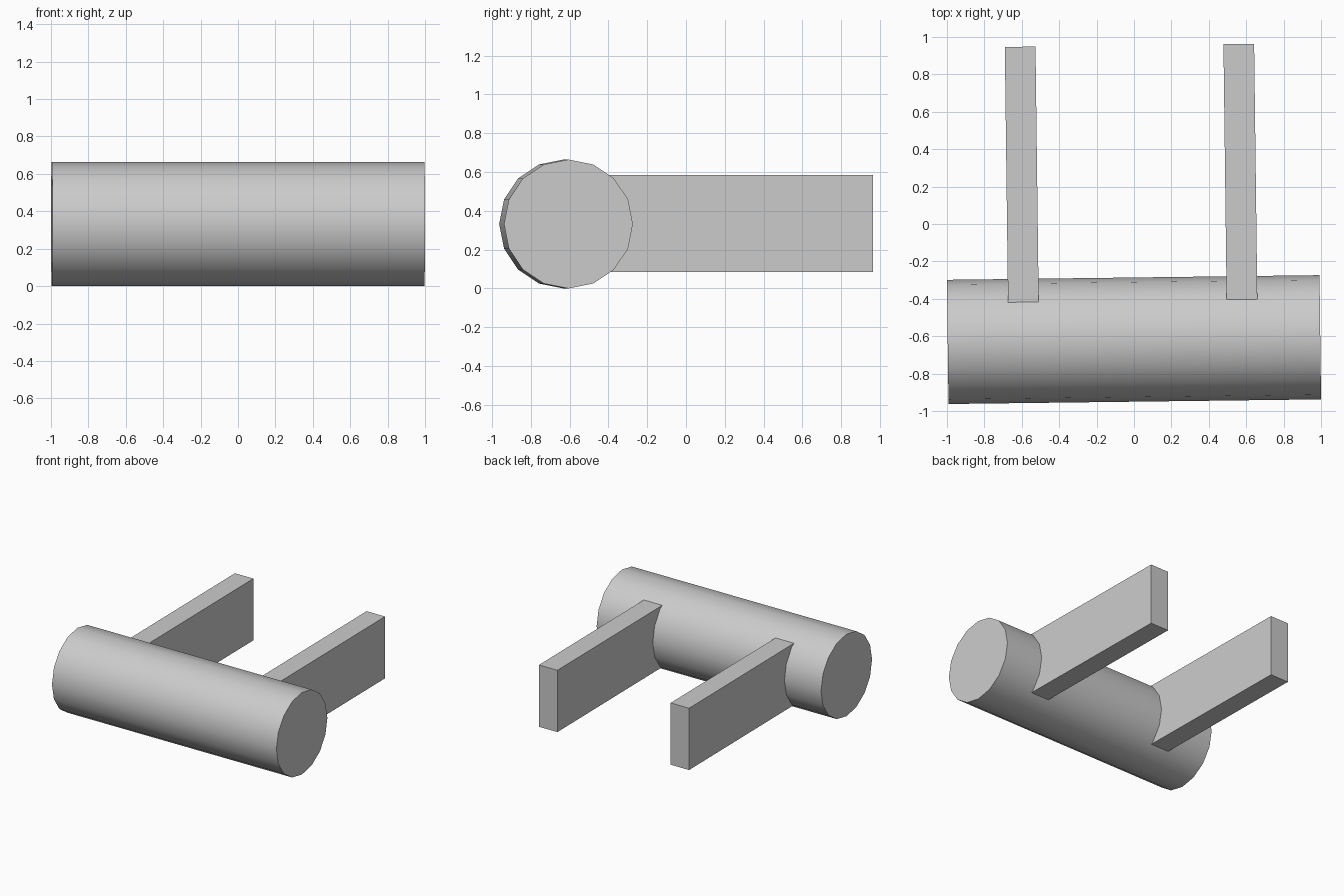
import bpy, math
from mathutils import Matrix, Vector

if "Cube" in bpy.data.objects:
    bpy.data.objects.remove(bpy.data.objects["Cube"])

TILT = 0.0125                      # whole model is turned slightly about z
PIVOT = Vector((0, -0.618, 0.332))  # middle of the roller
RADIUS = 0.332
FRAME = Matrix.Translation(PIVOT) @ Matrix.Rotation(TILT, 4, 'Z')


def place(name, local):
    ob = bpy.context.object
    ob.name = name
    ob.data.transform(FRAME @ local)
    return ob


# 16-sided roller lying along x
bpy.ops.mesh.primitive_cylinder_add(vertices=16, radius=RADIUS, depth=1.992)
place("roller", Matrix.Rotation(math.pi / 2, 4, 'Y'))
bpy.ops.object.shade_smooth_by_angle(angle=math.radians(40))

# Two flat arms reaching back, their front ends buried in the roller
ARM_START, ARM_END = 0.12, 1.573
for name, x in (("left_arm", -0.589), ("right_arm", 0.58)):
    bpy.ops.mesh.primitive_cube_add(size=1)
    place(name, Matrix.Translation((x, (ARM_START + ARM_END) / 2, 0.003))
          @ Matrix.Diagonal((0.164, ARM_END - ARM_START, 0.5, 1)))
